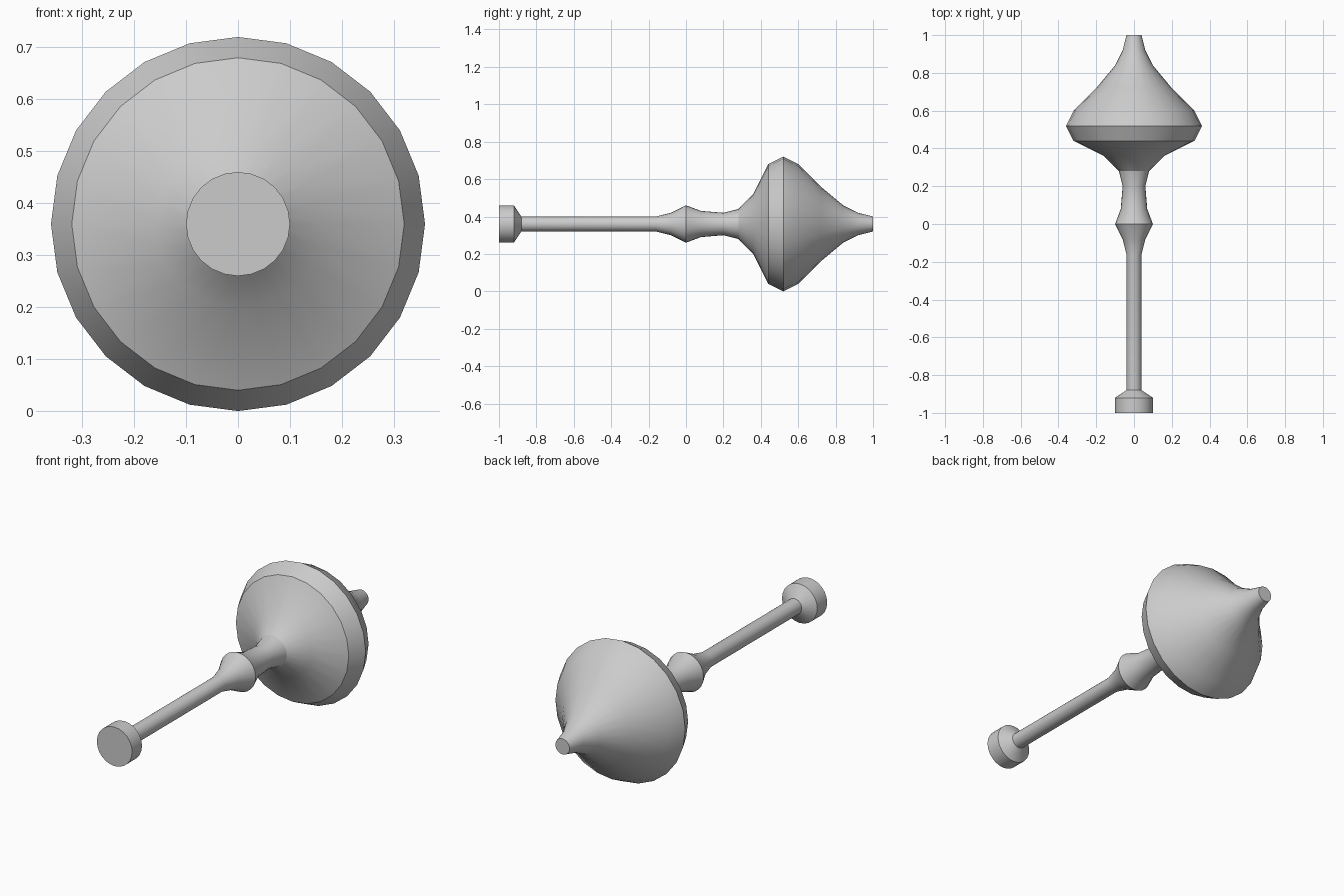
import bpy, bmesh, math

if "Cube" in bpy.data.objects:
    bpy.data.objects.remove(bpy.data.objects["Cube"])

SIDES = 24
AXIS_Z = 0.36

# Turned profile: (position along y, radius)
PROFILE = [
    (-1.00, 0.10), (-0.92, 0.10), (-0.88, 0.04),                # end knob
    (-0.16, 0.04), (-0.08, 0.06), (0.00, 0.10), (0.08, 0.07),   # shaft and collar
    (0.20, 0.06), (0.28, 0.08), (0.36, 0.16), (0.44, 0.32),     # neck and flare
    (0.52, 0.36), (0.60, 0.32), (0.72, 0.20), (0.84, 0.10),     # whorl
    (0.92, 0.06), (1.00, 0.04),                                 # tip
]

grey = bpy.data.materials.new("plain grey")
grey.diffuse_color = (0.6, 0.6, 0.6, 1)
grey.use_nodes = True
grey.node_tree.nodes["Principled BSDF"].inputs["Base Color"].default_value = grey.diffuse_color


def lathe(name, profile):
    bm = bmesh.new()
    rings = []
    for y, r in profile:
        rings.append([bm.verts.new((r * math.sin(a), y, AXIS_Z + r * math.cos(a)))
                      for a in (2 * math.pi * i / SIDES for i in range(SIDES))])
    for lo, hi in zip(rings, rings[1:]):
        for i in range(SIDES):
            j = (i + 1) % SIDES
            bm.faces.new((lo[i], lo[j], hi[j], hi[i]))
    # flat end caps
    bm.faces.new(rings[0])
    bm.faces.new(rings[-1])
    bmesh.ops.recalc_face_normals(bm, faces=bm.faces)
    mesh = bpy.data.meshes.new(name)
    bm.to_mesh(mesh)
    bm.free()
    mesh.materials.append(grey)
    obj = bpy.data.objects.new(name, mesh)
    bpy.context.collection.objects.link(obj)
    return obj


# Whole turned spindle, smooth with sharp ridges
spindle = lathe("turned_spindle", PROFILE)
bpy.context.view_layer.objects.active = spindle
spindle.select_set(True)
bpy.ops.object.shade_smooth_by_angle(angle=math.radians(30))
